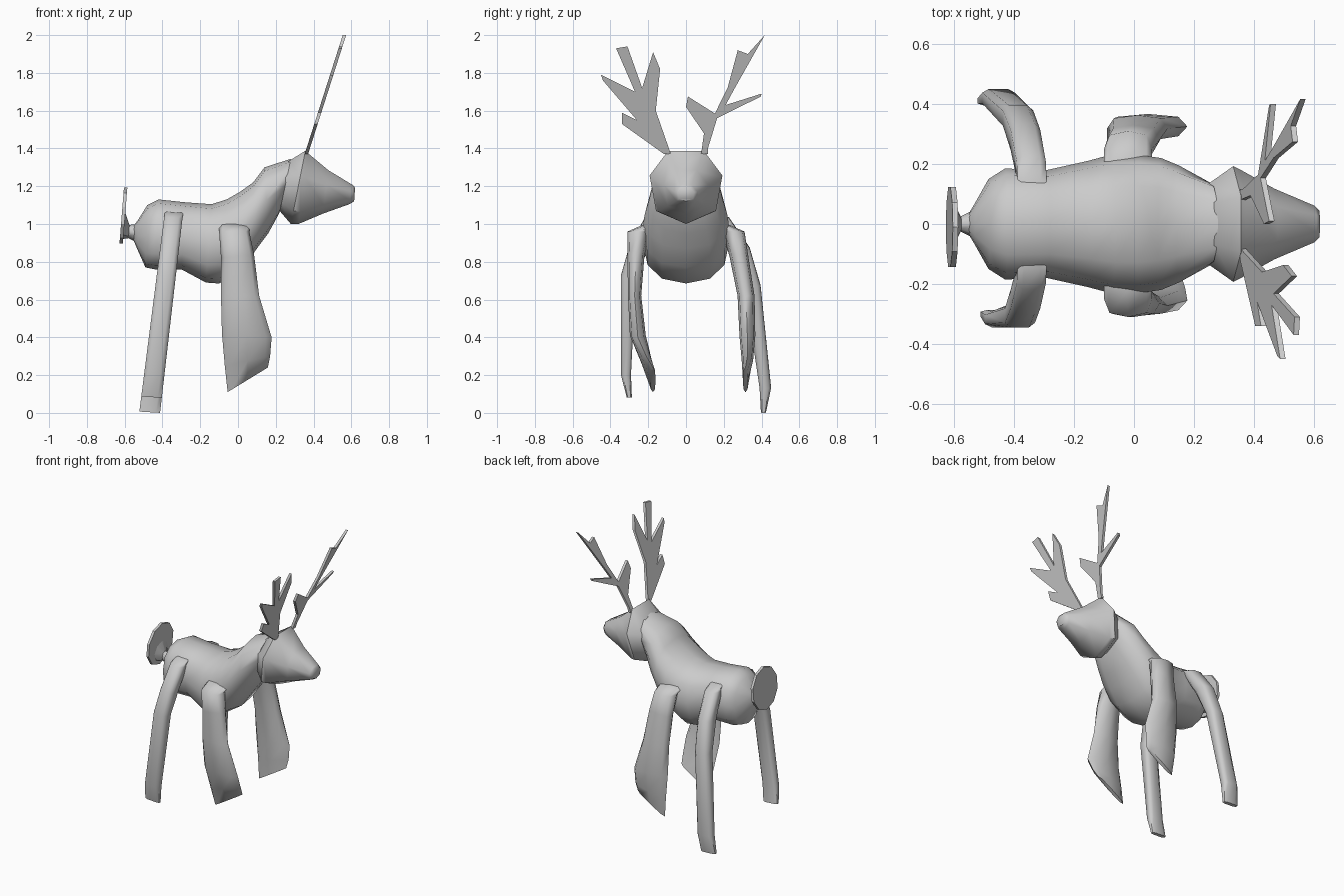
import bpy, bmesh
from math import sin, cos, pi, copysign, radians


def finish(name, bm, angle):
    bmesh.ops.recalc_face_normals(bm, faces=bm.faces[:])
    me = bpy.data.meshes.new(name)
    bm.to_mesh(me)
    bm.free()
    ob = bpy.data.objects.new(name, me)
    bpy.context.collection.objects.link(ob)
    bpy.ops.object.select_all(action='DESELECT')
    ob.select_set(True)
    bpy.context.view_layer.objects.active = ob
    bpy.ops.object.shade_smooth_by_angle(angle=radians(angle))
    return ob


def loft(name, sections, n, power=1.0, start=0.0, angle=50):
    """Each section: x, z of one edge, x, z of the opposite edge, y centre, half width."""
    def soft(v):
        return copysign(abs(v) ** power, v) if abs(v) > 1e-6 else 0.0
    bm = bmesh.new()
    rings = []
    for ax, az, bx, bz, yc, hw in sections:
        ring = []
        for i in range(n):
            t = start + 2 * pi * i / n
            c, s = soft(cos(t)), soft(sin(t))
            ring.append(bm.verts.new(((ax + bx) / 2 + c * (ax - bx) / 2, yc + s * hw,
                                      (az + bz) / 2 + c * (az - bz) / 2)))
        rings.append(ring)
    for r, q in zip(rings, rings[1:]):
        for i in range(n):
            j = (i + 1) % n
            bm.faces.new((r[i], r[j], q[j], q[i]))
    bm.faces.new(rings[0])
    bm.faces.new(rings[-1])
    return finish(name, bm, angle)


def plate(name, outline, x_of_z, thickness):
    """Flat y-z outline, leaning along x."""
    bm = bmesh.new()
    front = [bm.verts.new((x_of_z(z) + thickness / 2, y, z)) for y, z in outline]
    back = [bm.verts.new((x_of_z(z) - thickness / 2, y, z)) for y, z in outline]
    n = len(outline)
    caps = [bm.faces.new(front), bm.faces.new(back[::-1])]
    for i in range(n):
        j = (i + 1) % n
        bm.faces.new((front[i], back[i], back[j], front[j]))
    bm.normal_update()
    bmesh.ops.triangulate(bm, faces=caps, ngon_method='EAR_CLIP')
    return finish(name, bm, 30)


# Body and neck, from rump to nape
loft("body", [
    (-0.56, 0.98, -0.56, 0.93, 0, 0.02),
    (-0.53, 1.02, -0.53, 0.86, 0, 0.07),
    (-0.48, 1.10, -0.49, 0.77, 0, 0.15),
    (-0.42, 1.13, -0.44, 0.76, 0, 0.185),
    (-0.28, 1.115, -0.30, 0.76, 0, 0.18),
    (-0.14, 1.105, -0.17, 0.69, 0, 0.21),
    (-0.06, 1.13, -0.10, 0.685, 0, 0.23),
    (0.01, 1.17, 0.03, 0.77, 0, 0.23),
    (0.08, 1.22, 0.10, 0.87, 0, 0.22),
    (0.14, 1.30, 0.16, 0.95, 0, 0.195),
    (0.28, 1.345, 0.22, 1.06, 0, 0.14),
], 12, 0.85)

# Head, from nape to nose
loft("head", [
    (0.22, 1.07, 0.27, 1.345, 0, 0.14),
    (0.28, 1.00, 0.36, 1.405, 0, 0.197),
    (0.32, 1.00, 0.375, 1.39, 0, 0.185),
    (0.45, 1.055, 0.48, 1.295, 0, 0.12),
    (0.59, 1.105, 0.61, 1.21, 0, 0.062),
    (0.615, 1.12, 0.62, 1.195, 0, 0.045),
], 7, 0.88)

# Antlers
lean = lambda z: 0.365 + (z - 1.38) * 0.32
plate("antler_right", [
    (-0.08, 1.37), (-0.16, 1.60), (-0.137, 1.82), (-0.174, 1.91), (-0.232, 1.72),
    (-0.31, 1.94), (-0.37, 1.93), (-0.27, 1.70), (-0.45, 1.79), (-0.44, 1.76),
    (-0.26, 1.55), (-0.34, 1.59), (-0.34, 1.53), (-0.116, 1.37)], lean, 0.018)
plate("antler_left", [
    (0.08, 1.37), (0.095, 1.48), (0.0, 1.62), (0.01, 1.675), (0.153, 1.585),
    (0.22, 1.72), (0.274, 1.92), (0.327, 1.90), (0.417, 2.0), (0.253, 1.71),
    (0.21, 1.63), (0.40, 1.69), (0.396, 1.675), (0.165, 1.56), (0.116, 1.40), (0.116, 1.37)],
    lean, 0.018)

# Tail: flat oval plate on a short stem
plate("tail", [(-0.01 + 0.14 * sin(pi * i / 5), 1.045 + 0.148 * cos(pi * i / 5))
               for i in range(10)], lambda z: -0.595 - (1.19 - z) * 0.08, 0.018)
loft("tail_stem", [
    (-0.603, 1.08, -0.615, 0.92, 0, 0.09),
    (-0.575, 0.995, -0.58, 0.925, 0, 0.025),
    (-0.53, 1.0, -0.53, 0.90, 0, 0.05)], 8)

# Rear legs: straight straps, the left one splayed further out
for side, rows in (
    ("right", [(1.06, -0.10, 0.05), (1.03, -0.17, 0.05), (0.87, -0.25, 0.055),
               (0.72, -0.305, 0.042), (0.2, -0.318, 0.028), (0.08, -0.30, 0.014)]),
    ("left", [(1.06, 0.10, 0.05), (1.03, 0.18, 0.05), (0.87, 0.28, 0.06),
              (0.67, 0.352, 0.045), (0.13, 0.42, 0.032), (0.0, 0.41, 0.014)])):
    loft("rear_leg_" + side,
         [(-0.525 + 0.128 * z, z + 0.007, -0.41 + 0.115 * z, z, y, hw) for z, y, hw in rows],
         8, 0.6, pi / 8, 65)

# Front legs: shoulder inside the body, widening to a forward hoof
profile = [(-0.10, 1.0, 0.06, 1.0), (-0.10, 0.96, 0.06, 0.96), (-0.09, 0.82, 0.085, 0.84),
           (-0.09, 0.62, 0.112, 0.62), (-0.085, 0.42, 0.178, 0.40),
           (-0.07, 0.25, 0.17, 0.30), (-0.055, 0.11, 0.158, 0.24)]
for side, rows in (
    ("right", [(-0.15, 0.07), (-0.25, 0.06), (-0.265, 0.045), (-0.272, 0.035),
               (-0.255, 0.042), (-0.21, 0.03), (-0.175, 0.014)]),
    ("left", [(0.15, 0.07), (0.25, 0.06), (0.28, 0.05), (0.318, 0.045),
              (0.325, 0.042), (0.325, 0.03), (0.315, 0.014)])):
    loft("front_leg_" + side, [p + r for p, r in zip(profile, rows)], 8, 0.75, 0, 65)
